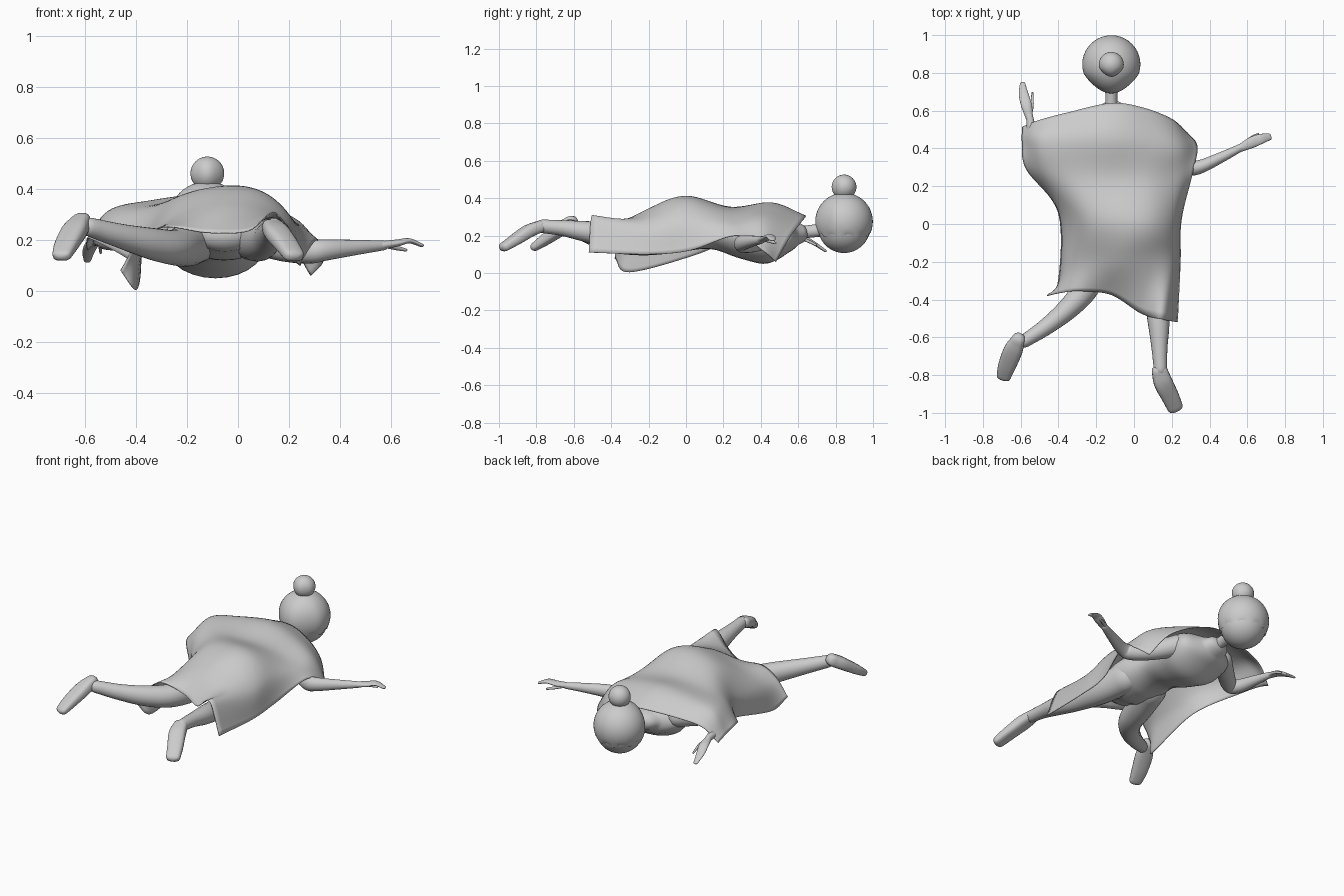
import bpy, bmesh, math
from mathutils import Vector


def catmull(pts, steps):
    """Smooth curve through points of any dimension."""
    out = []
    n = len(pts)
    for i in range(n - 1):
        p0 = pts[i - 1] if i else [2 * a - b for a, b in zip(pts[0], pts[1])]
        p3 = pts[i + 2] if i < n - 2 else [2 * a - b for a, b in zip(pts[-1], pts[-2])]
        for s in range(steps):
            t = s / steps
            out.append([0.5 * (2 * b + (c - a) * t + (2 * a - 5 * b + 4 * c - d) * t * t
                               + (3 * b - a - 3 * c + d) * t ** 3)
                        for a, b, c, d in zip(p0, pts[i], pts[i + 1], p3)])
    return out + [list(pts[-1])]


def make(name, bm):
    me = bpy.data.meshes.new(name)
    bm.to_mesh(me)
    bm.free()
    for p in me.polygons:
        p.use_smooth = True
    ob = bpy.data.objects.new(name, me)
    bpy.context.collection.objects.link(ob)
    return ob


def loft(name, pts, sides=20, power=1.0, steps=6):
    """Tube through (x, y, z, half width, half height) with rounded ends."""
    pth = catmull(pts, steps)
    pos = [Vector(p[:3]) for p in pth]
    rings = []
    for i, p in enumerate(pth):
        t = (pos[min(i + 1, len(pos) - 1)] - pos[max(i - 1, 0)]).normalized()
        w, h = max(p[3], .003), max(p[4], .003)
        body = [(pos[i], w, h, t)]
        if i in (0, len(pth) - 1):
            sign = -1 if i == 0 else 1
            caps = [(pos[i] + t * sign * min(w, h) * math.sin(a), w * math.cos(a), h * math.cos(a), t)
                    for a in (0.5, 0.95, 1.3, 1.5)]
            body = caps[::-1] + body if i == 0 else body + caps
        rings += body
    bm = bmesh.new()
    loops = []
    for c, w, h, t in rings:
        side = t.cross(Vector((0, 0, 1))).normalized()
        up = side.cross(t)
        row = []
        for k in range(sides):
            a = 2 * math.pi * k / sides
            ca, sa = math.cos(a), math.sin(a)
            row.append(bm.verts.new(c + side * w * math.copysign(abs(ca) ** power, ca)
                                    + up * h * math.copysign(abs(sa) ** power, sa)))
        loops.append(row)
    for a, b in zip(loops, loops[1:]):
        for k in range(sides):
            bm.faces.new((a[k], a[(k + 1) % sides], b[(k + 1) % sides], b[k]))
    bm.faces.new(loops[0])
    bm.faces.new(loops[-1])
    bmesh.ops.recalc_face_normals(bm, faces=bm.faces)
    return make(name, bm)


def ball(name, centre, r, scale=(1, 1, 1), cut=None):
    bm = bmesh.new()
    bmesh.ops.create_uvsphere(bm, u_segments=40, v_segments=24, radius=r)
    for v in bm.verts:
        d = max(0, -v.co.y / r - .35)  # narrow towards the neck
        v.co.x *= 1 - .35 * d
        v.co = Vector(a * b + c for a, b, c in zip(v.co, scale, centre))
    if cut is not None:
        bmesh.ops.bisect_plane(bm, geom=bm.verts[:] + bm.edges[:] + bm.faces[:],
                               plane_co=(0, 0, cut), plane_no=(0, 0, 1), clear_inner=True)
        for v in bm.verts:  # wavy hairline
            if abs(v.co.z - cut) < 1e-4:
                v.co.z += .01 * math.sin(9 * math.atan2(v.co.y - centre[1], v.co.x - centre[0]))
    return make(name, bm)


# Head, hair and neck
ball("face", (-.12, .845, .247), .14)
ball("hair", (-.12, .845, .275), .154, cut=.2)
ball("hair_bun", (-.12, .845, .46), .066)
loft("neck", [(-.12, .56, .21, .04, .04), (-.12, .64, .22, .032, .034), (-.12, .73, .23, .033, .035)])

# Torso, face down
loft("torso", [(-.12, .59, .21, .09, .06), (-.11, .53, .20, .19, .095), (-.09, .43, .195, .205, .145),
               (-.08, .31, .2, .175, .125), (-.07, .16, .225, .15, .10), (-.06, .02, .245, .18, .125),
               (-.05, -.1, .23, .175, .11), (-.05, -.18, .22, .12, .07)], 28)

# Legs
loft("right_leg", [(.04, -.02, .22, .09, .095), (.08, -.2, .2, .08, .085), (.11, -.38, .2, .06, .065),
                   (.13, -.52, .22, .057, .057), (.135, -.66, .24, .042, .042), (.14, -.77, .25, .035, .036)])
loft("left_leg", [(-.15, -.02, .21, .09, .095), (-.2, -.19, .18, .08, .085), (-.25, -.33, .17, .07, .07),
                  (-.34, -.44, .185, .058, .062), (-.46, -.54, .215, .045, .048), (-.58, -.62, .25, .035, .037)])

# Shoes
loft("right_shoe", [(.135, -.775, .25, .042, .032), (.155, -.84, .225, .05, .034),
                    (.19, -.91, .18, .047, .03), (.218, -.972, .14, .042, .024)], power=.7)
loft("left_shoe", [(-.612, -.612, .27, .037, .036), (-.64, -.67, .235, .05, .036),
                   (-.672, -.75, .18, .047, .03), (-.69, -.808, .14, .038, .022)], power=.7)

# Arms
loft("right_arm", [(.06, .47, .21, .065, .065), (.18, .38, .17, .052, .055), (.28, .31, .155, .045, .048),
                   (.34, .3, .16, .037, .042), (.46, .352, .17, .028, .03), (.57, .407, .178, .02, .019)])
loft("left_arm", [(-.27, .47, .23, .065, .065), (-.38, .38, .22, .052, .052), (-.47, .315, .205, .045, .045),
                  (-.51, .36, .2, .04, .04), (-.535, .46, .2, .03, .03), (-.553, .57, .195, .018, .018)])

# Hands and thumbs
loft("right_hand", [(.56, .4, .178, .02, .017), (.62, .43, .187, .029, .014), (.67, .45, .196, .027, .01),
                    (.72, .462, .178, .017, .007)])
loft("right_thumb", [(.57, .415, .178, .01, .009), (.62, .455, .168, .009, .009), (.657, .477, .16, .006, .006)], 10)
loft("left_hand", [(-.553, .56, .195, .019, .017), (-.57, .63, .185, .028, .014), (-.585, .69, .155, .025, .01),
                   (-.59, .745, .118, .014, .007)])
loft("left_thumb", [(-.55, .575, .19, .01, .009), (-.54, .63, .18, .009, .009), (-.538, .695, .15, .005, .006)], 10)

# Cape: control rows from collar to hem, each from left edge to right edge
rows = [
    [(-.59, .515, .16), (-.5, .55, .25), (-.35, .59, .285), (-.12, .64, .305), (.05, .615, .27), (.2, .555, .19), (.285, .48, .06)],
    [(-.592, .43, .19), (-.51, .44, .31), (-.35, .45, .35), (-.12, .46, .375), (.08, .44, .335), (.24, .41, .265), (.335, .41, .12)],
    [(-.57, .29, .2), (-.46, .27, .3), (-.3, .25, .34), (-.12, .24, .352), (.07, .24, .335), (.22, .25, .27), (.31, .27, .2)],
    [(-.4, .06, .1), (-.37, .03, .22), (-.24, .01, .36), (-.05, 0, .41), (.1, 0, .385), (.21, 0, .28), (.25, .02, .12)],
    [(-.4, -.3, .004), (-.37, -.23, .17), (-.26, -.2, .28), (-.08, -.2, .34), (.08, -.2, .325), (.2, -.2, .25), (.245, -.2, .1)],
    [(-.46, -.38, .08), (-.39, -.365, .19), (-.29, -.355, .25), (-.12, -.375, .228), (.04, -.475, .235), (.15, -.505, .305), (.23, -.52, .11)],
]
across = [catmull(r, 8) for r in rows]
columns = [catmull([r[i] for r in across], 8) for i in range(len(across[0]))]
bm = bmesh.new()
grid = [[bm.verts.new(p) for p in col] for col in columns]
for a, b in zip(grid, grid[1:]):
    for k in range(len(a) - 1):
        bm.faces.new((a[k], a[k + 1], b[k + 1], b[k]))
cape = make("cape", bm)
mod = cape.modifiers.new("thickness", 'SOLIDIFY')
mod.thickness = .004
mod.offset = 0
